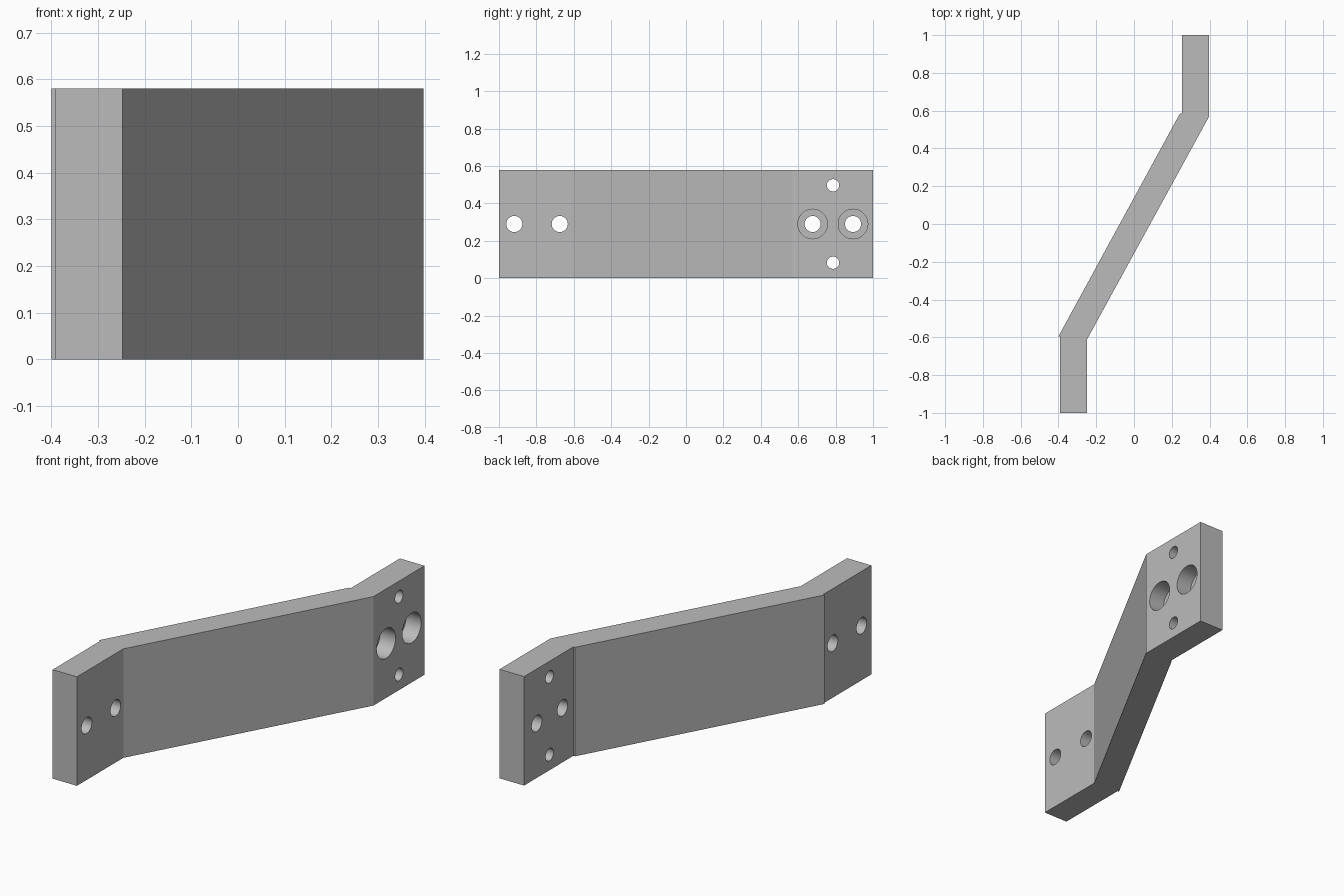
import bpy
import bmesh
import math

default = bpy.data.objects.get("Cube")
if default:
    bpy.data.objects.remove(default, do_unlink=True)

HEIGHT = 0.58
MID = HEIGHT / 2

# Plain grey metal
metal = bpy.data.materials.new("grey_metal")
metal.use_nodes = True
grey = (0.5, 0.5, 0.5, 1)
metal.diffuse_color = grey
metal.node_tree.nodes["Principled BSDF"].inputs["Base Color"].default_value = grey

# Cranked plate: plan outline extruded upwards
outline = [(0.398, 1), (0.253, 1), (0.253, 0.585), (0.243, 0.585),
           (-0.4, -0.595), (-0.391, -0.595), (-0.391, -1),
           (-0.248, -1), (-0.248, -0.61), (0.398, 0.57)]
bm = bmesh.new()
base = bm.faces.new([bm.verts.new((x, y, 0)) for x, y in outline])
top = bmesh.ops.extrude_face_region(bm, geom=[base])["geom"]
bmesh.ops.translate(bm, vec=(0, 0, HEIGHT),
                    verts=[v for v in top if isinstance(v, bmesh.types.BMVert)])
bmesh.ops.recalc_face_normals(bm, faces=bm.faces)
mesh = bpy.data.meshes.new("bracket_plate")
bm.to_mesh(mesh)
bm.free()
mesh.materials.append(metal)
plate = bpy.data.objects.new("bracket_plate", mesh)
bpy.context.collection.objects.link(plate)


def drill(x_start, x_end, y, z, radius):
    """Cut a round hole along x through the plate."""
    bpy.ops.mesh.primitive_cylinder_add(
        vertices=48, radius=radius, depth=x_end - x_start,
        location=((x_start + x_end) / 2, y, z), rotation=(0, math.pi / 2, 0))
    cutter = bpy.context.object
    cutter.name = "hole_cutter"
    cutter.hide_render = True
    cutter.data.materials.append(metal)
    cut = plate.modifiers.new("hole", "BOOLEAN")
    cut.operation = "DIFFERENCE"
    cut.solver = "EXACT"
    cut.object = cutter
    bpy.context.view_layer.objects.active = plate
    bpy.ops.object.modifier_apply(modifier=cut.name)
    bpy.data.objects.remove(cutter, do_unlink=True)


# Plain bolt holes in the front end
for y in (-0.918, -0.675):
    drill(-0.5, -0.15, y, MID, 0.043)

# Counterbored bolt holes in the rear end
for y in (0.677, 0.893):
    drill(0.308, 0.5, y, MID, 0.079)
    drill(0.15, 0.5, y, MID, 0.043)

# Small dowel holes above and below the bolts
for side in (-1, 1):
    drill(0.15, 0.5, 0.786, MID + side * 0.207, 0.033)

# Round hole walls, crisp plate edges
bpy.ops.object.select_all(action="DESELECT")
plate.select_set(True)
bpy.context.view_layer.objects.active = plate
bpy.ops.object.shade_smooth_by_angle(angle=math.radians(25))
